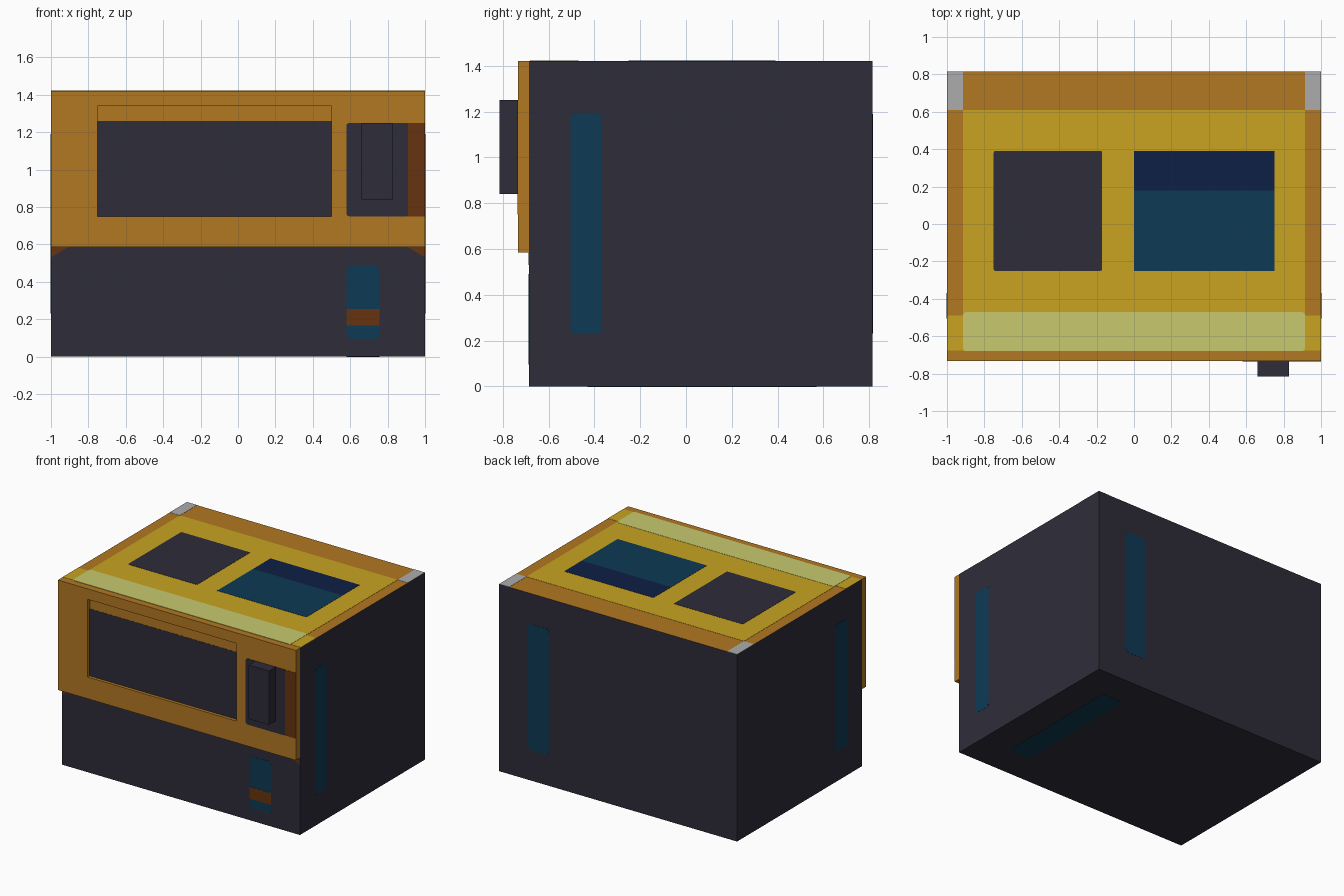
import bpy
import bmesh
from mathutils import Vector

if "Cube" in bpy.data.objects:
    bpy.data.objects.remove(bpy.data.objects["Cube"], do_unlink=True)


def material(name, rgb):
    """Flat material from 8-bit display colour, stored as linear values."""
    lin = [((c / 255 + 0.055) / 1.055) ** 2.4 for c in rgb] + [1.0]
    m = bpy.data.materials.new(name)
    m.use_nodes = True
    m.diffuse_color = lin
    m.node_tree.nodes["Principled BSDF"].inputs["Base Color"].default_value = lin
    return m


DARK = material("charcoal", (46, 44, 58))
ORANGE = material("orange", (178, 120, 34))
BROWN = material("brown", (102, 52, 16))
TEAL = material("teal", (13, 58, 84))
NAVY = material("navy", (14, 32, 70))
YELLOW = material("yellow", (200, 163, 33))
PALE = material("pale_yellow", (200, 202, 110))
GREY = material("grey", (172, 172, 172))

FRONT, BACK, TOP = -0.685, 0.815, 1.42   # body faces
PANEL = -0.733                           # front of the door panel
SKIN = 0.0015                            # thickness of one painted layer


def finish(name, bm, mats):
    mesh = bpy.data.meshes.new(name)
    bmesh.ops.recalc_face_normals(bm, faces=bm.faces)
    bm.to_mesh(mesh)
    bm.free()
    for m in mats:
        mesh.materials.append(m)
    ob = bpy.data.objects.new(name, mesh)
    bpy.context.collection.objects.link(ob)
    return ob


def box(name, mat, x, y, z, axis=None, radius=0.0):
    """Box from ranges; edges along the given axis may be rounded."""
    bm = bmesh.new()
    bmesh.ops.create_cube(bm, size=1)
    for v in bm.verts:
        v.co = Vector([r[0] if c < 0 else r[1] for c, r in zip(v.co, (x, y, z))])
    if radius:
        edges = [e for e in bm.edges
                 if abs((e.verts[0].co - e.verts[1].co).normalized()[axis]) > 0.9]
        bmesh.ops.bevel(bm, geom=edges, offset=radius, segments=3,
                        profile=0.5, affect='EDGES')
    return finish(name, bm, [mat])


def plate(name, mat, axis, surface, out, u, v, layer=1, radius=0.0):
    """Thin painted plate on a face: u and v are the two remaining ranges."""
    ranges = [u, v]
    ranges.insert(axis, sorted((surface - out * SKIN, surface + out * SKIN * layer)))
    return box(name, mat, *ranges, axis, radius)


# Body: dark case with an orange lid
body = box("body", DARK, (-1, 1), (FRONT, BACK), (0, TOP))
body.data.materials.append(ORANGE)
for f in body.data.polygons:
    f.material_index = int(f.normal.z > 0.9)

# Door panel with a shallow window recess
panel = box("door_panel", ORANGE, (-1, 1), (PANEL, FRONT), (0.585, TOP))
cutter = box("window_cutter", ORANGE, (-0.75, 0.5), (PANEL - 0.1, PANEL + 0.025), (0.75, 1.34))
cutter.hide_render = True
cut = panel.modifiers.new("window_recess", 'BOOLEAN')
cut.object = cutter
cut.solver = 'EXACT'
bpy.context.view_layer.objects.active = panel
bpy.ops.object.modifier_apply(modifier=cut.name)
bpy.data.objects.remove(cutter, do_unlink=True)
plate("window_glass", DARK, 1, PANEL + 0.025, -1, (-0.75, 0.5), (0.75, 1.26))

# Control area and handle
plate("control_edge", BROWN, 1, PANEL, -1, (0.88, 1), (0.75, 1.25))
plate("control_plate", DARK, 1, PANEL, -1, (0.58, 0.91), (0.75, 1.25), 2, 0.015)
box("handle", DARK, (0.66, 0.83), (-BACK, PANEL), (0.84, 1.25))

# Small brown corners under the door panel
for side, label in ((1, "left"), (-1, "right")):
    bm = bmesh.new()
    tri = [bm.verts.new((side * x, FRONT - SKIN, z))
           for x, z in ((1, 0.585), (0.91, 0.585), (1, 0.53))]
    face = bm.faces.new(tri)
    ext = bmesh.ops.extrude_face_region(bm, geom=[face])
    bmesh.ops.translate(bm, vec=(0, 2 * SKIN, 0),
                        verts=[g for g in ext["geom"] if isinstance(g, bmesh.types.BMVert)])
    finish(label + "_corner_mark", bm, [BROWN])

# Rounded teal stripes on front, back, sides and underside
STRIPE = (0.58, 0.757)
plate("front_stripe", TEAL, 1, FRONT, -1, STRIPE, (0.095, 0.49), 1, 0.025)
plate("front_stripe_band", BROWN, 1, FRONT, -1, STRIPE, (0.165, 0.255), 2)
plate("back_stripe", TEAL, 1, BACK, 1, STRIPE, (0.23, 1.19), 1, 0.03)
plate("bottom_stripe", TEAL, 2, 0, -1, STRIPE, (-0.43, 0.57), 1, 0.03)
for side, label in ((1, "left"), (-1, "right")):
    plate(label + "_stripe", TEAL, 0, side, side, (-0.505, -0.37), (0.23, 1.19), 1, 0.02)
    # Grey rear corners and yellow front corners of the lid
    span = sorted((side * 0.915, side))
    plate(label + "_rear_corner", GREY, 2, TOP, 1, span, (0.61, BACK))
    plate(label + "_front_corner", YELLOW, 2, TOP, 1, span, (-0.675, -0.49))

# Lid markings
plate("lid_centre", YELLOW, 2, TOP, 1, (-0.915, 0.915), (-0.68, 0.61))
plate("lid_front_strip", PALE, 2, TOP, 1, (-0.915, 0.915), (-0.68, -0.47), 2, 0.02)
plate("dark_pad", DARK, 2, TOP, 1, (-0.75, -0.17), (-0.25, 0.39), 2, 0.008)
plate("teal_pad", TEAL, 2, TOP, 1, (0, 0.75), (-0.25, 0.18), 2)
plate("navy_pad", NAVY, 2, TOP, 1, (0, 0.75), (0.18, 0.39), 2)
